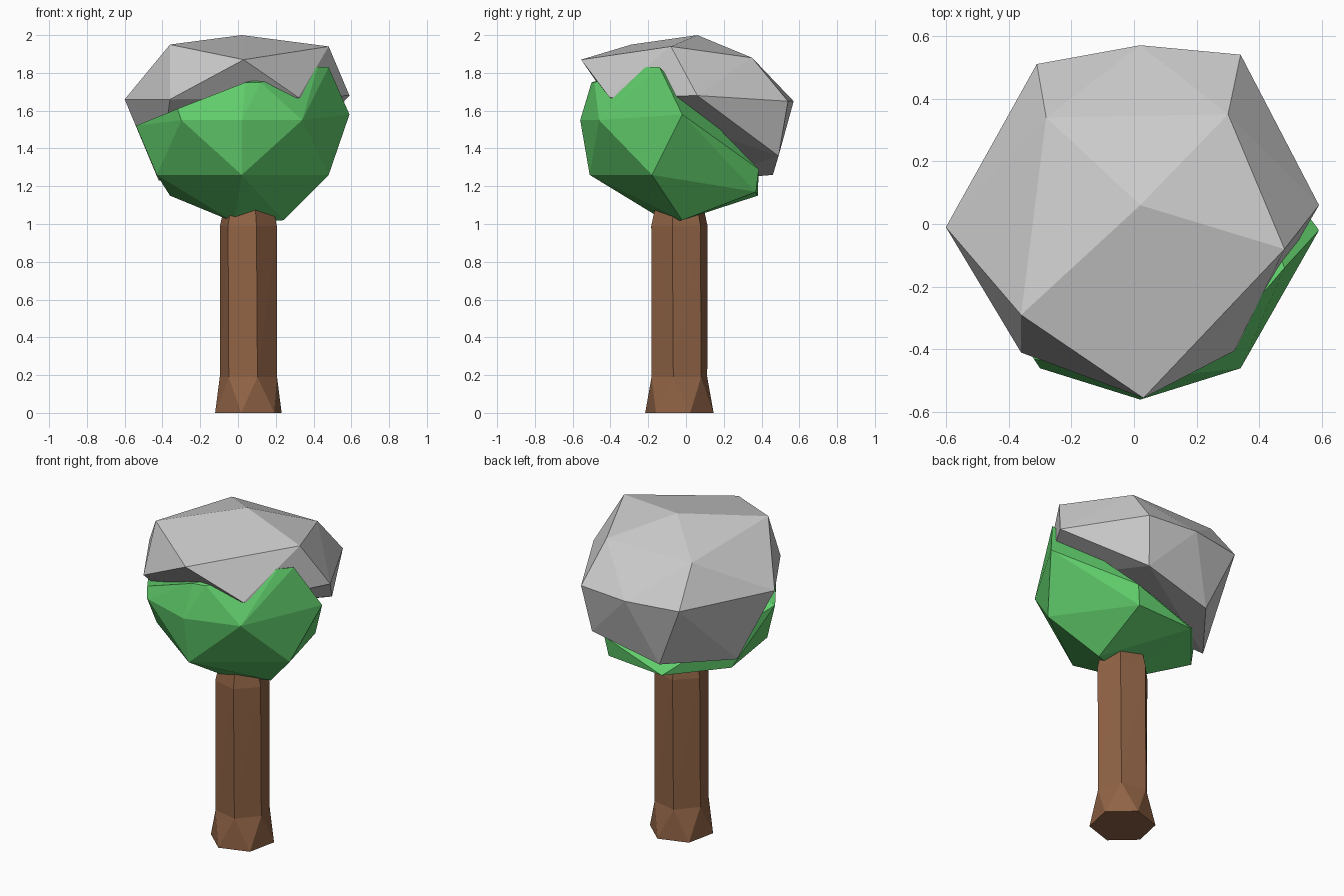
import bpy, bmesh
from math import radians, cos, sin

if "Cube" in bpy.data.objects:
    bpy.data.objects.remove(bpy.data.objects["Cube"])


def material(name, rgb):
    m = bpy.data.materials.new(name)
    m.diffuse_color = (*rgb, 1)
    m.use_nodes = True
    m.node_tree.nodes["Principled BSDF"].inputs["Base Color"].default_value = m.diffuse_color
    return m


def finish(name, bm, mat=None):
    bmesh.ops.recalc_face_normals(bm, faces=bm.faces[:])
    me = bpy.data.meshes.new(name)
    bm.to_mesh(me)
    bm.free()
    ob = bpy.data.objects.new(name, me)
    bpy.context.collection.objects.link(ob)
    if mat:
        me.materials.append(mat)
    return ob


def faceted_blob(name, points, mat=None):
    bm = bmesh.new()
    for p in points:
        bm.verts.new(p)
    res = bmesh.ops.convex_hull(bm, input=bm.verts[:])
    inner = [v for v in bm.verts if not v.link_faces]
    bmesh.ops.delete(bm, geom=inner, context='VERTS')
    return finish(name, bm, mat)


green = material("leaf_green", (0.12, 0.62, 0.15))
brown = material("bark_brown", (0.28, 0.125, 0.06))

# Trunk: six-sided rings, flared twisted foot, slight taper at the top
bm = bmesh.new()
rings = []
for z, r, turn in ((0, 0.185, 198), (0.19, 0.155, 168), (0.99, 0.155, 166), (1.1, 0.13, 166)):
    rings.append([bm.verts.new((0.055 + r * cos(radians(turn + 60 * i)),
                                -0.035 + r * sin(radians(turn + 60 * i)), z))
                  for i in range(6)])
for lo, hi in zip(rings, rings[1:]):
    for i in range(6):
        j = (i + 1) % 6
        bm.faces.new((lo[i], hi[j], hi[i]))
        bm.faces.new((lo[i], lo[j], hi[j]))
bm.faces.new(rings[0])
bm.faces.new(rings[-1])
finish("trunk", bm, brown)

# Green leaf ball, open to view on the front and underside
faceted_blob("foliage", [
    (-0.02, -0.1, 1.01), (0.24, -0.02, 1.02),
    (-0.36, 0.07, 1.15), (-0.10, 0.38, 1.15), (0.27, 0.37, 1.17),
    (0.02, -0.51, 1.26), (0.48, -0.18, 1.26), (-0.43, -0.18, 1.26), (0.29, 0.385, 1.29),
    (0.02, -0.56, 1.55), (-0.30, -0.46, 1.55), (0.34, -0.46, 1.55),
    (-0.54, -0.10, 1.52), (0.59, -0.02, 1.58),
    (-0.32, -0.43, 1.61), (0.04, -0.50, 1.75), (0.12, -0.485, 1.75),
    (0.42, -0.21, 1.83), (0.48, -0.14, 1.83)], green)

# Grey cap draped over the top and back
faceted_blob("snow_cap", [
    (0.02, 0.06, 2.0),
    (-0.36, -0.29, 1.95), (0.48, -0.08, 1.94), (0.03, -0.555, 1.87),
    (-0.28, 0.34, 1.88), (0.30, 0.35, 1.88),
    (-0.60, -0.01, 1.66), (0.59, 0.06, 1.68),
    (-0.36, -0.41, 1.66), (0.32, -0.405, 1.67),
    (-0.31, 0.51, 1.65), (0.02, 0.57, 1.65), (0.34, 0.54, 1.65),
    (0.30, 0.49, 1.36), (-0.14, 0.46, 1.26), (-0.42, 0.10, 1.23)])
